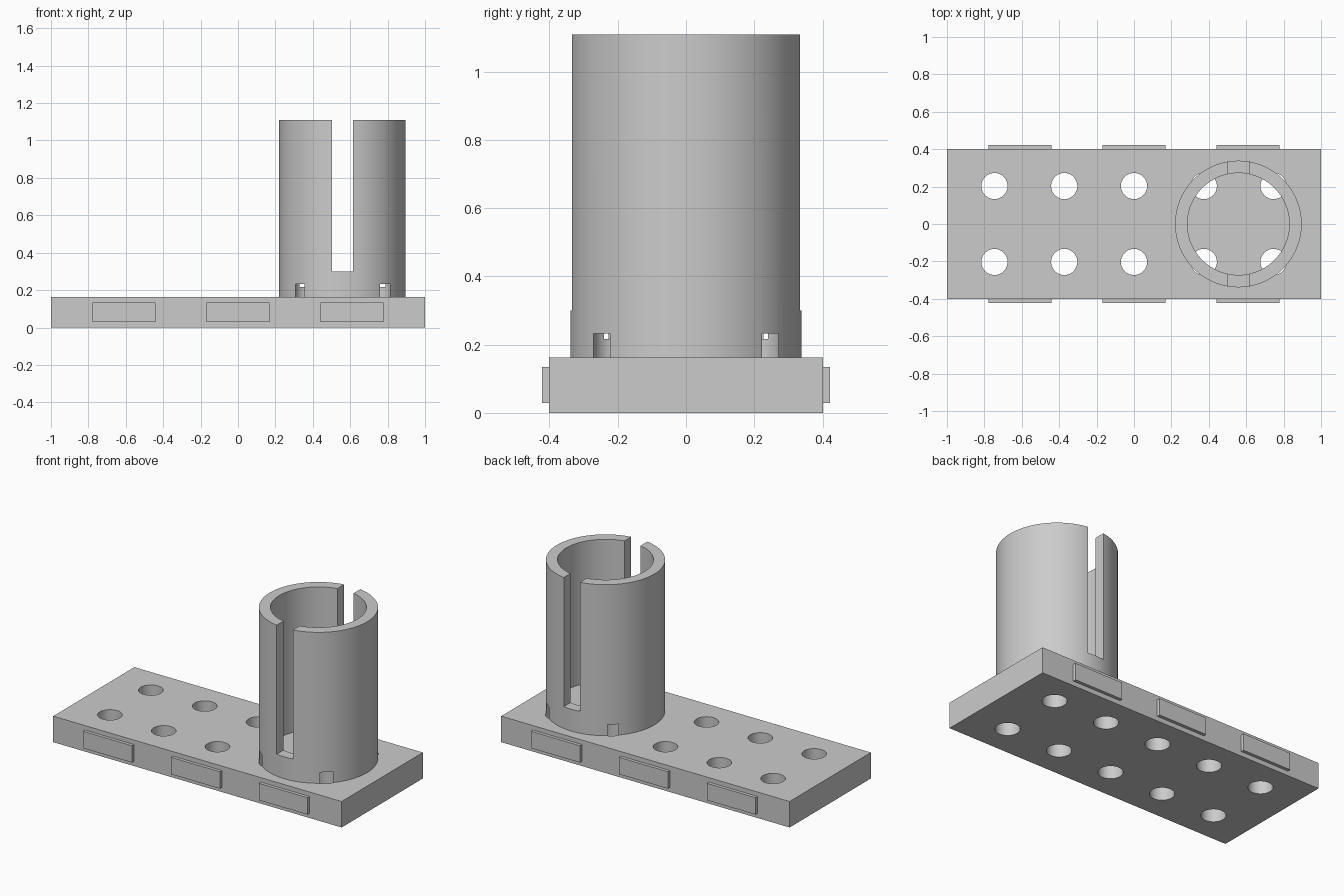
import bpy
import math

if "Cube" in bpy.data.objects:
    bpy.data.objects.remove(bpy.data.objects["Cube"])

BASE_TOP = 0.163
TUBE_X, TUBE_R, TUBE_INNER, TUBE_TOP = 0.558, 0.3385, 0.2725, 1.109
FLOOR_Z = 0.217       # raised floor inside the tube
HOLE_TOP = 0.232      # holes also notch the foot of the tube
SLOT_Z = 0.30

grey = bpy.data.materials.new("plain grey")
grey.diffuse_color = (0.6, 0.6, 0.6, 1)
grey.use_nodes = True
grey.node_tree.nodes["Principled BSDF"].inputs["Base Color"].default_value = grey.diffuse_color


def box(name, x0, x1, y0, y1, z0, z1):
    bpy.ops.mesh.primitive_cube_add(
        size=1, location=((x0 + x1) / 2, (y0 + y1) / 2, (z0 + z1) / 2))
    ob = bpy.context.object
    ob.name = name
    ob.scale = (x1 - x0, y1 - y0, z1 - z0)
    bpy.ops.object.transform_apply(location=True, rotation=False, scale=True)
    ob.data.materials.append(grey)
    return ob


def cylinder(name, x, y, r, z0, z1, sides):
    bpy.ops.mesh.primitive_cylinder_add(
        vertices=sides, radius=r, depth=z1 - z0, location=(x, y, (z0 + z1) / 2))
    ob = bpy.context.object
    ob.name = name
    bpy.ops.object.transform_apply(location=True, rotation=False, scale=True)
    ob.data.materials.append(grey)
    return ob


def combine(target, other, operation):
    """Apply a boolean and remove the helper."""
    mod = target.modifiers.new("boolean", 'BOOLEAN')
    mod.operation = operation
    mod.solver = 'EXACT'
    mod.object = other
    bpy.context.view_layer.objects.active = target
    bpy.ops.object.modifier_apply(modifier=mod.name)
    bpy.data.objects.remove(other)


# Slotted tube on the plate: bored cylinder with a slot front and back
tube = cylinder("tube", TUBE_X, 0, TUBE_R, 0.08, TUBE_TOP, 96)
combine(tube, cylinder("bore", TUBE_X, 0, TUBE_INNER, FLOOR_Z, 1.3, 96), 'DIFFERENCE')
combine(tube, box("slot", TUBE_X - 0.056, TUBE_X + 0.056, -0.5, 0.5, SLOT_Z, 1.3), 'DIFFERENCE')

# Plate and tube are one body
body = box("base_plate_with_tube", -1, 1, -0.402, 0.402, 0, BASE_TOP)
combine(body, tube, 'UNION')

# Two rows of five holes
for i in range(-2, 3):
    for side in (-1, 1):
        hole = cylinder("hole", i * 0.373, side * 0.203, 0.07, -0.1, HOLE_TOP, 48)
        combine(body, hole, 'DIFFERENCE')

bpy.ops.object.select_all(action='DESELECT')
body.select_set(True)
bpy.context.view_layer.objects.active = body
bpy.ops.object.shade_smooth_by_angle(angle=math.radians(30))

# Raised side pads, three along each long side
for i in range(-1, 2):
    for side, label in ((-1, "front"), (1, "back")):
        y0, y1 = sorted((side * 0.40, side * 0.422))
        box(f"{label}_pad_{i + 2}", i * 0.609 - 0.169, i * 0.609 + 0.169, y0, y1, 0.029, 0.135)
